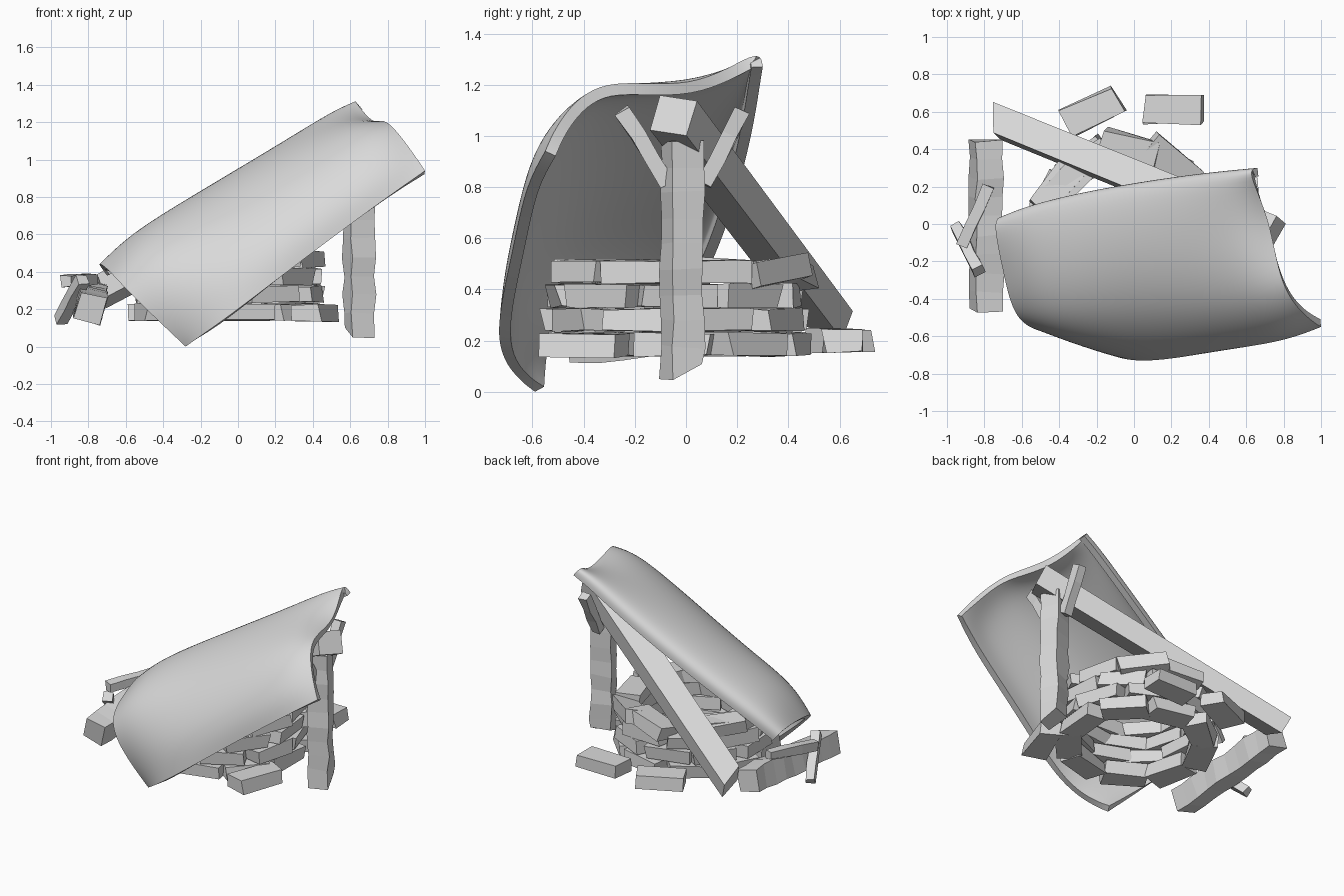
import bpy, bmesh, math, random
from mathutils import Vector, Matrix

random.seed(4)
if "Cube" in bpy.data.objects:
    bpy.data.objects.remove(bpy.data.objects["Cube"])

grey = bpy.data.materials.new("plain_grey")
grey.use_nodes = True
grey.diffuse_color = (0.7, 0.7, 0.7, 1)
grey.node_tree.nodes["Principled BSDF"].inputs["Base Color"].default_value = grey.diffuse_color


def jitter(amount):
    return Vector([random.uniform(-amount, amount) for _ in range(3)])


def make_object(name, bm):
    mesh = bpy.data.meshes.new(name)
    bm.to_mesh(mesh)
    bm.free()
    mesh.materials.append(grey)
    obj = bpy.data.objects.new(name, mesh)
    bpy.context.collection.objects.link(obj)
    return obj


def timber(name, start, end, width, depth, roll=0, segments=1, rough=0.008, splinter=0):
    """Rough-hewn four-sided timber from start to end; splinter slants the first cut."""
    start, end = Vector(start), Vector(end)
    turn = (end - start).to_track_quat('Z', 'Y').to_matrix() @ Matrix.Rotation(math.radians(roll), 3, 'Z')
    bm = bmesh.new()
    rings = []
    for i in range(segments + 1):
        centre = start.lerp(end, i / segments)
        slant = splinter if i == 0 else 0
        rings.append([bm.verts.new(centre + turn @ Vector((sx * width / 2, sy * depth / 2, -sx * slant))
                                   + jitter(rough))
                      for sx, sy in ((-1, -1), (1, -1), (1, 1), (-1, 1))])
    for low, high in zip(rings, rings[1:]):
        for k in range(4):
            n = (k + 1) % 4
            bm.faces.new((low[k], low[n], high[n], high[k]))
    bm.faces.new(rings[0][::-1])
    bm.faces.new(rings[-1])
    return make_object(name, bm)


def brick(name, centre, yaw, pitch=0, roll=0, size=(0.29, 0.15, 0.088)):
    """Chipped brick with slightly uneven corners."""
    bm = bmesh.new()
    bmesh.ops.create_cube(bm, size=1)
    turn = (Matrix.Rotation(math.radians(yaw), 3, 'Z') @ Matrix.Rotation(math.radians(pitch), 3, 'Y')
            @ Matrix.Rotation(math.radians(roll), 3, 'X'))
    for v in bm.verts:
        offset = jitter(0.014)
        offset.z *= 0.4
        v.co = Vector(centre) + turn @ (Vector([a * b for a, b in zip(v.co, size)]) + offset)
    return make_object(name, bm)


# Collapsed round wall: four staggered courses, the top one broken at the back
COUNT = 9
for course in range(4):
    radius = 0.425 - 0.008 * course
    for k in range(COUNT):
        angle = math.tau * (k + course % 2 / 2) / COUNT + random.uniform(-0.04, 0.04)
        x, y = radius * math.cos(angle) - 0.05, radius * math.sin(angle) - 0.04
        if course == 3 and y > 0.25:
            continue
        brick(f"wall_brick_{course}_{k}", (x, y, 0.185 + 0.095 * course),
              math.degrees(angle) + 90 + random.uniform(-7, 7))

# Loose bricks on the ground and on the broken edge
loose = [((0.21, 0.61, 0.2), 1, 0, 0), ((-0.22, 0.6, 0.2), 25, 0, 0),
         ((0.42, -0.4, 0.18), 70, 0, 0), ((0.2, 0.33, 0.46), -40, 8, 14),
         ((-0.02, 0.4, 0.46), -15, -8, 10), ((-0.41, 0.2, 0.47), 50, 4, -6)]
for i, (centre, yaw, pitch, roll) in enumerate(loose):
    brick(f"loose_brick_{i}", centre, yaw, pitch, roll, (0.31, 0.15, 0.09))

# Standing post with its two braces
timber("standing_post", (0.65, -0.015, 0.075), (0.645, -0.015, 0.98), 0.13, 0.135, 20, 9, 0.008, 0.03)
for side, y in (("front", -0.25), ("back", 0.22)):
    timber(f"{side}_brace", (0.63, math.copysign(0.07, y), 0.81), (0.63, y, 1.1), 0.06, 0.06, 0, 3, 0.005)

# Fallen ridge beam
timber("ridge_beam", (-0.73, 0.55, 0.29), (0.75, -0.045, 1.08), 0.165, 0.14, -9, 1, 0.01, 0.04)

# Fallen post and its loose braces
timber("fallen_post", (-0.79, -0.46, 0.2), (-0.79, 0.45, 0.28), 0.15, 0.15, 14, 9)
timber("loose_brace_outer", (-0.95, -0.01, 0.14), (-0.83, -0.25, 0.36), 0.06, 0.06, 0, 3, 0.005)
timber("loose_brace_upper", (-0.92, -0.12, 0.35), (-0.78, 0.2, 0.36), 0.06, 0.06, 0, 3, 0.005)

# Sagging roof cover: cross-sections run from the back edge to the front edge
sections = [
    [(-.76, .03, .46), (-.7, -.25, .42), (-.64, -.53, .35), (-.46, -.59, .17), (-.28, -.59, 0)],
    [(-.62, .09, .58), (-.56, -.22, .62), (-.48, -.54, .54), (-.32, -.67, .3), (-.21, -.66, .05)],
    [(-.3, .17, .78), (-.23, -.12, .82), (-.12, -.48, .73), (0, -.73, .46), (-.01, -.76, .19)],
    [(.2, .25, 1.09), (.27, -.1, 1.1), (.38, -.48, 1), (.48, -.67, .76), (.43, -.68, .53)],
    [(.49, .28, 1.29), (.56, 0, 1.23), (.65, -.41, 1.2), (.79, -.61, .98), (.8, -.63, .8)],
    [(.6, .29, 1.35), (.73, .03, 1.17), (.78, -.34, 1.24), (.92, -.5, 1.06), (1, -.55, .94)]]
HEM = Vector((0.06, 0.01, -0.08))
bm = bmesh.new()
grid = [[bm.verts.new(p) for p in [Vector(row[0]) + HEM] + row] for row in sections]
for a, b in zip(grid, grid[1:]):
    for j in range(len(a) - 1):
        bm.faces.new((a[j], a[j + 1], b[j + 1], b[j]))
cover = make_object("roof_cover", bm)
smooth = cover.modifiers.new("smooth", 'SUBSURF')
smooth.levels = smooth.render_levels = 3
smooth.boundary_smooth = 'PRESERVE_CORNERS'
shell = cover.modifiers.new("thickness", 'SOLIDIFY')
shell.thickness = 0.045
shell.offset = -1
bpy.context.view_layer.objects.active = cover
cover.select_set(True)
for modifier in ("smooth", "thickness"):
    bpy.ops.object.modifier_apply(modifier=modifier)
bpy.ops.object.shade_smooth_by_angle(angle=math.radians(40))
